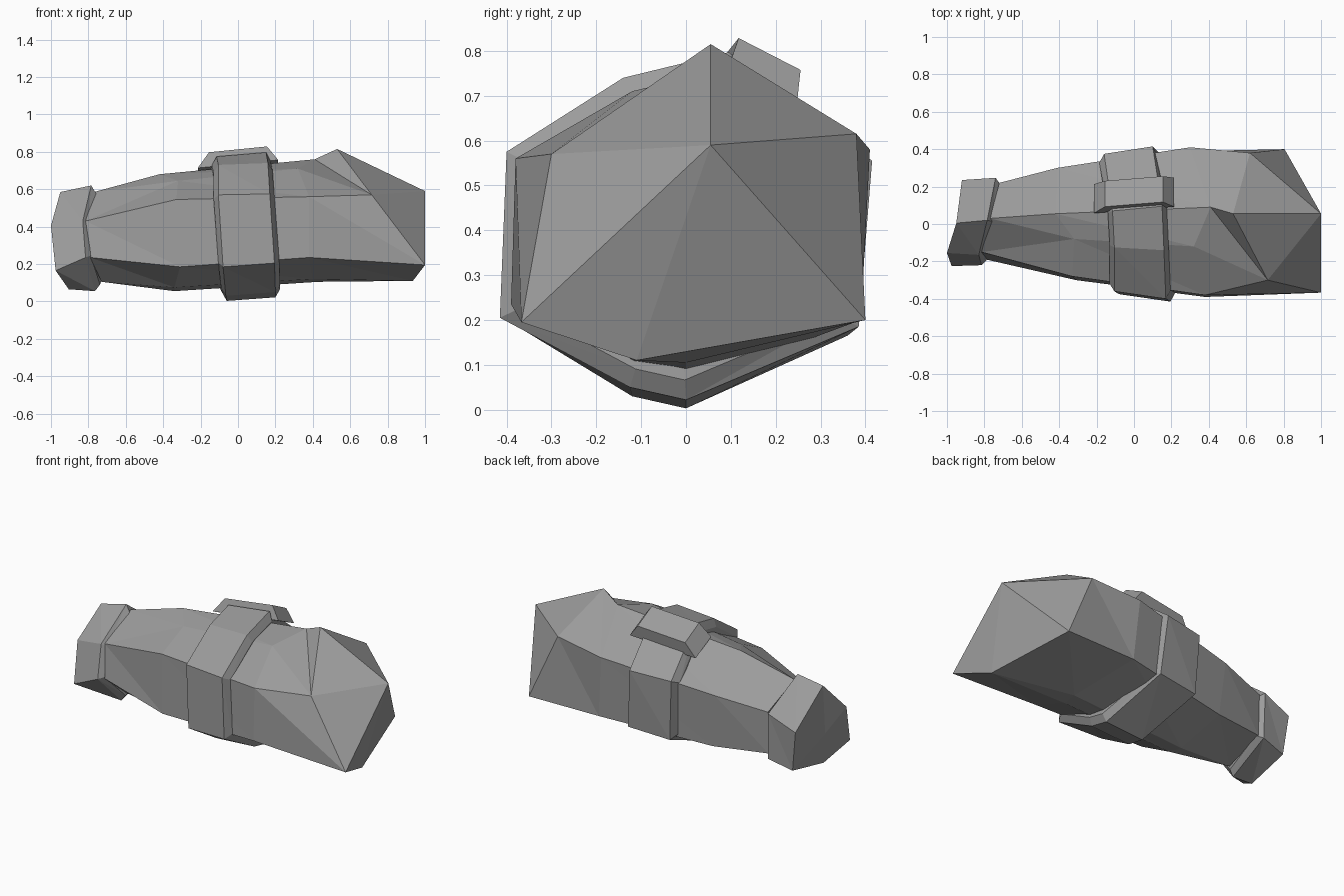
import bpy, bmesh
from mathutils import Vector

if "Cube" in bpy.data.objects:
    bpy.data.objects.remove(bpy.data.objects["Cube"])

grey = bpy.data.materials.new("stone_grey")
grey.use_nodes = True
COL = (0.33, 0.33, 0.33, 1)
grey.diffuse_color = COL
grey.node_tree.nodes["Principled BSDF"].inputs["Base Color"].default_value = COL


def finish(name, bm):
    bmesh.ops.remove_doubles(bm, verts=bm.verts, dist=0.0005)
    bmesh.ops.recalc_face_normals(bm, faces=bm.faces)
    mesh = bpy.data.meshes.new(name)
    bm.to_mesh(mesh)
    bm.free()
    mesh.materials.append(grey)
    obj = bpy.data.objects.new(name, mesh)
    bpy.context.collection.objects.link(obj)
    return obj


def loft(name, rings, tip=None):
    """Join eight-sided rings with triangles; close the far end on a tip."""
    bm = bmesh.new()
    rows = [[bm.verts.new(p) for p in ring] for ring in rings]
    n = len(rows[0])

    def tri(a, b, c):
        if (a.co - b.co).length > 1e-4 and (b.co - c.co).length > 1e-4 \
                and (a.co - c.co).length > 1e-4:
            bm.faces.new((a, b, c))

    for a, b in zip(rows, rows[1:]):
        for i in range(n):
            j = (i + 1) % n
            tri(a[i], b[i], b[j])
            tri(a[i], b[j], a[j])
    ends = [(rows[0], None), (rows[-1], tip)]
    for row, point in ends:
        if point is None:
            point = sum((v.co for v in row), Vector()) / n
        centre = bm.verts.new(point)
        for i in range(n):
            tri(row[i], row[(i + 1) % n], centre)
    return finish(name, bm)


def six(top, front_up, front_low, bottom, back_low, back_up):
    """Hexagonal ring with doubled corners, to match the eight-sided ones."""
    return [top, front_up, front_up, front_low, bottom, bottom, back_low, back_up]


def shrink(ring, factor, dx):
    """Scaled copy of a ring about its centre, shifted along x."""
    c = sum((Vector(p) for p in ring), Vector()) / len(ring)
    return [Vector((p[0] + dx, c.y + (p[1] - c.y) * factor,
                    c.z + (p[2] - c.z) * factor)) for p in ring]


# Ring order: top, front shoulder, front upper, front lower,
# bottom front, bottom, back lower, back upper
neck = six((-.77, .03, .585), (-.815, -.15, .43), (-.79, -.19, .235),
           (-.73, -.05, .105), (-.72, .215, .18), (-.72, .22, .44))
middle = [(-.42, .055, .68), (-.32, -.08, .645), (-.33, -.28, .545), (-.31, -.30, .185),
          (-.34, -.10, .075), (-.34, 0, .055), (-.38, .28, .16), (-.41, .30, .49)]
shoulder = [(.41, .09, .76), (.32, -.12, .71), (.38, -.38, .56), (.38, -.39, .235),
            (.40, -.12, .12), (.43, 0, .105), (.33, .39, .20), (.30, .41, .58)]
head = six((.53, .055, .815), (.715, -.30, .57), (1, -.367, .195),
           (.935, -.11, .11), (.805, .40, .20), (.62, .38, .615))
loft("body", [neck, middle, shoulder, head], tip=(1, .055, .59))

# Collar at the narrow end
collar_end = six((-.95, .005, .585), (-1, -.155, .405), (-.975, -.225, .165),
                 (-.905, -.065, .065), (-.89, .22, .12), (-.92, .235, .37))
collar_rim = six((-.785, .02, .62), (-.83, -.165, .43), (-.815, -.22, .235),
                 (-.765, -.06, .055), (-.735, .24, .16), (-.74, .247, .445))
loft("collar", [collar_end, collar_rim, shrink(collar_rim, .86, .027)])

# Strap around the middle, with bevelled rims
strap_a = [(-.115, .07, .775), (-.105, -.125, .73), (-.105, -.36, .57), (-.08, -.375, .185),
           (-.065, -.12, .03), (-.06, 0, .003), (-.14, .36, .165), (-.16, .375, .54)]
strap_b = [(.15, .095, .797), (.16, -.14, .74), (.17, -.40, .575), (.195, -.415, .205),
           (.20, -.125, .05), (.20, 0, .022), (.13, .385, .185), (.10, .415, .555)]
loft("strap", [shrink(strap_a, .88, -.025), strap_a, strap_b, shrink(strap_b, .88, .025)])

# Buckle on the sloping back of the strap, wider at its base
bm = bmesh.new()
layers = []
for half, front, back in ((.215, (.075, .735), (.23, .66)), (.155, (.105, .813), (.243, .742))):
    layers.append([bm.verts.new((s * half, y + s * half * .08, z + s * half * .1))
                   for s, (y, z) in ((-1, front), (1, front), (1, back), (-1, back))])
low, high = layers
bm.faces.new(low)
bm.faces.new(high)
for i in range(4):
    j = (i + 1) % 4
    bm.faces.new((low[i], low[j], high[j], high[i]))
finish("buckle", bm)
